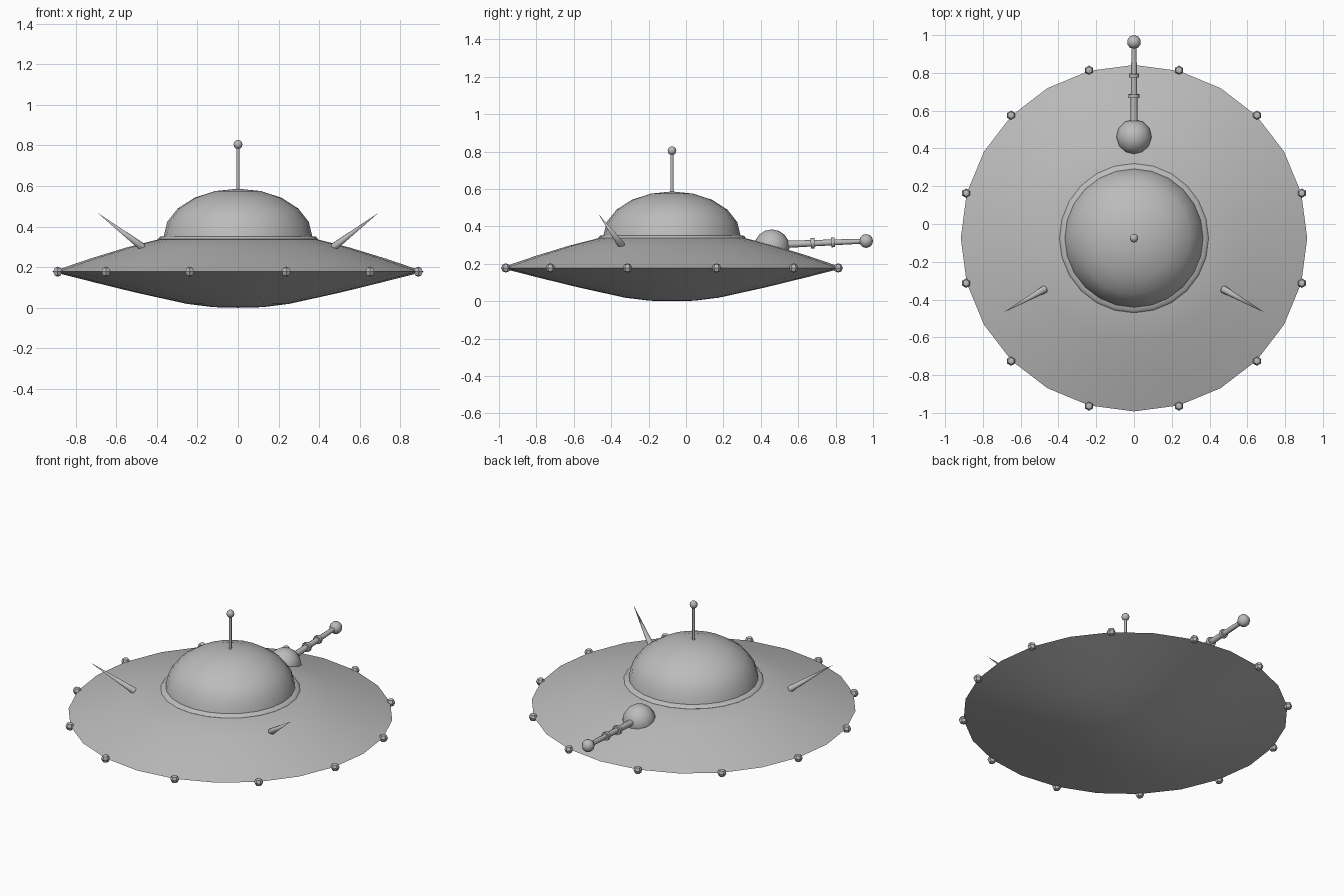
import bpy, math
from mathutils import Vector

if "Cube" in bpy.data.objects:
    bpy.data.objects.remove(bpy.data.objects["Cube"])

CY = -0.075      # centre of the saucer in y
RIM_Z = 0.178

grey = bpy.data.materials.new("plain grey")
grey.diffuse_color = (0.5, 0.5, 0.5, 1)
grey.use_nodes = True
grey.node_tree.nodes["Principled BSDF"].inputs["Base Color"].default_value = grey.diffuse_color


def finish(ob, name, angle=40):
    ob.name = name
    ob.data.materials.clear()
    ob.data.materials.append(grey)
    bpy.ops.object.select_all(action='DESELECT')
    ob.select_set(True)
    bpy.context.view_layer.objects.active = ob
    bpy.ops.object.shade_smooth_by_angle(angle=math.radians(angle))
    return ob


def lathe(name, profile, segs=24, closed=False, angle=30):
    """Spin (radius, z) points, listed bottom to top on the outside."""
    verts, faces, rings = [], [], []
    for r, z in profile:
        if r == 0:
            rings.append([len(verts)] * segs)
            verts.append((0, CY, z))
        else:
            rings.append(list(range(len(verts), len(verts) + segs)))
            for i in range(segs):
                a = 2 * math.pi * i / segs
                verts.append((r * math.cos(a), CY + r * math.sin(a), z))
    pairs = list(zip(rings, rings[1:]))
    if closed:
        pairs.append((rings[-1], rings[0]))
    for lo, hi in pairs:
        for i in range(segs):
            j = (i + 1) % segs
            f = []
            for v in (lo[i], lo[j], hi[j], hi[i]):
                if v not in f:
                    f.append(v)
            faces.append(f)
    me = bpy.data.meshes.new(name)
    me.from_pydata(verts, [], faces)
    ob = bpy.data.objects.new(name, me)
    bpy.context.collection.objects.link(ob)
    return finish(ob, name, angle)


def ball(name, loc, r, segs=12, rings=8, angle=50):
    bpy.ops.mesh.primitive_uv_sphere_add(segments=segs, ring_count=rings, radius=r, location=loc)
    return finish(bpy.context.object, name, angle)


def rod(name, a, b, r1, r2, segs=8):
    a, b = Vector(a), Vector(b)
    bpy.ops.mesh.primitive_cone_add(vertices=segs, radius1=r1, radius2=r2,
                                    depth=(b - a).length, location=(a + b) / 2)
    ob = bpy.context.object
    ob.rotation_euler = (b - a).to_track_quat('Z', 'Y').to_euler()
    return finish(ob, name, 50)


# saucer hull
lathe("saucer_hull", [(0, 0), (0.12, 0.003), (0.25, 0.019), (0.5, 0.074), (0.7, 0.123),
                      (0.917, RIM_Z), (0.73, 0.242), (0.55, 0.297), (0.39, 0.338), (0, 0.345)],
      angle=20)

# collar ring and dome
lathe("dome_collar", [(0.36, 0.326), (0.385, 0.328), (0.395, 0.338), (0.385, 0.35), (0.36, 0.353)],
      closed=True, angle=60)
dome = [(0.367 * math.cos(math.radians(a)), 0.35 + 0.237 * math.sin(math.radians(a)))
        for a in range(0, 90, 18)]
lathe("dome", dome + [(0, 0.587)], angle=40)

# antenna
rod("antenna_rod", (0, CY, 0.57), (0, CY, 0.8), 0.008, 0.008)
ball("antenna_tip", (0, CY, 0.805), 0.023, 10, 6)

# rim lights
for i in range(12):
    a = math.radians(15 + 30 * i)
    ball(f"rim_light_{i + 1}", (0.92 * math.cos(a), CY + 0.92 * math.sin(a), RIM_Z), 0.025, 6, 4, 30)

# side spikes
for s, side in ((-1, "left"), (1, "right")):
    rod(f"{side}_spike", (s * 0.472, -0.345, 0.3), (s * 0.69, -0.468, 0.466), 0.02, 0.0)

# rear cannon
ball("cannon_turret", (0, 0.459, 0.289), 0.095, 12, 8)
start, end = Vector((0, 0.48, 0.302)), Vector((0, 0.963, 0.322))
rod("cannon_barrel", start, end, 0.02, 0.013)
axis = (end - start).normalized()
for k, (y, r) in enumerate(((0.677, 0.029), (0.786, 0.026))):
    c = start + (end - start) * ((y - start.y) / (end.y - start.y))
    rod(f"cannon_band_{k + 1}", c - axis * 0.01, c + axis * 0.01, r, r)
ball("cannon_tip", end, 0.037, 10, 6)
